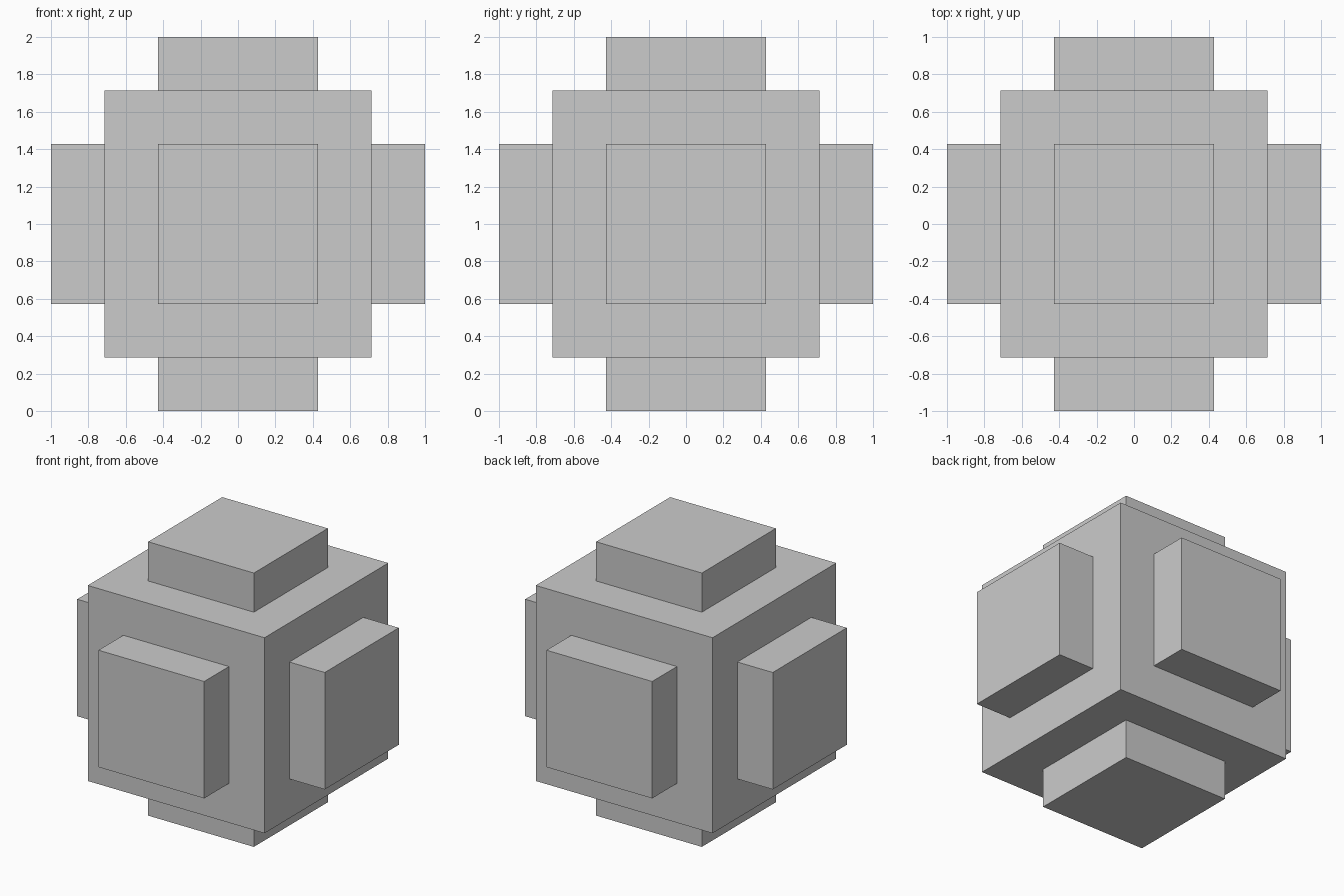
import bpy
import bmesh

if "Cube" in bpy.data.objects:
    bpy.data.objects.remove(bpy.data.objects["Cube"])

CORE = 0.714   # half size of the central cube
PAD = 0.427    # half size of each square pad
REACH = 1.0    # distance from the centre to each pad's outer face

# Central cube
bm = bmesh.new()
bmesh.ops.create_cube(bm, size=2 * CORE)

# Square pad raised from the middle of every side
for face in list(bm.faces):
    bmesh.ops.inset_individual(bm, faces=[face], thickness=CORE - PAD,
                               use_even_offset=True)
    normal = face.normal.copy()
    pad = bmesh.ops.extrude_discrete_faces(bm, faces=[face])["faces"][0]
    bmesh.ops.translate(bm, verts=pad.verts, vec=normal * (REACH - CORE))

bmesh.ops.recalc_face_normals(bm, faces=bm.faces)
mesh = bpy.data.meshes.new("padded_cube")
bm.to_mesh(mesh)
bm.free()

cube = bpy.data.objects.new("padded_cube", mesh)
cube.location.z = REACH
bpy.context.collection.objects.link(cube)
